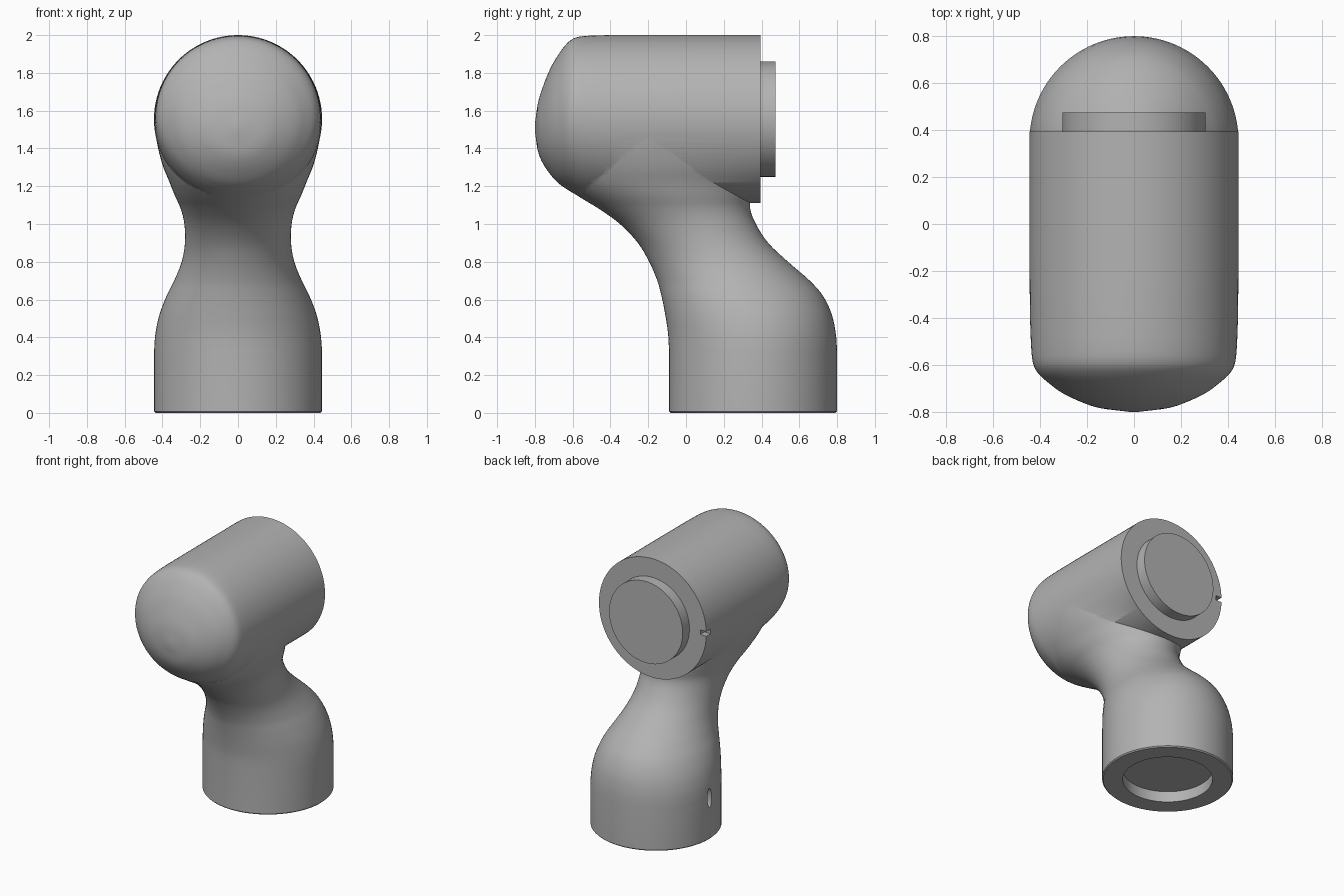
import bpy, bmesh, math
from mathutils import Vector

if "Cube" in bpy.data.objects:
    bpy.data.objects.remove(bpy.data.objects["Cube"], do_unlink=True)

RADIUS, BASE_Y, HEAD_Z, FACE_Y = 0.445, 0.355, 1.555, 0.395

grey = bpy.data.materials.new("satin_grey")
grey.use_nodes = True
colour = (0.45, 0.45, 0.45, 1)
grey.diffuse_color = colour
grey.node_tree.nodes["Principled BSDF"].inputs["Base Color"].default_value = colour


def make_object(name, bm):
    bmesh.ops.recalc_face_normals(bm, faces=bm.faces)
    mesh = bpy.data.meshes.new(name)
    bm.to_mesh(mesh)
    bm.free()
    mesh.materials.append(grey)
    obj = bpy.data.objects.new(name, mesh)
    bpy.context.collection.objects.link(obj)
    return obj


def refine(stations, steps):
    """Smoothly interpolate the rows of a station table."""
    rows = []
    for i in range(len(stations) - 1):
        a, b = Vector(stations[i]), Vector(stations[i + 1])
        before = Vector(stations[max(i - 1, 0)])
        after = Vector(stations[min(i + 2, len(stations) - 1)])
        span = b[0] - a[0]
        ta = (b - before) * (span / (b[0] - before[0]))
        tb = (after - a) * (span / (after[0] - a[0]))
        for k in range(steps):
            t = k / steps
            row = (a * (2*t**3 - 3*t**2 + 1) + ta * (t**3 - 2*t**2 + t)
                   + b * (3*t**2 - 2*t**3) + tb * (t**3 - t**2))
            row[0] = a[0] + span * t
            rows.append(row)
    return rows + [Vector(stations[-1])]


def loft(name, stations, place, sides=96):
    """Skin ellipses; each row is position, low edge, high edge, half width."""
    bm = bmesh.new()
    rings = []
    for pos, low, high, half in stations:
        ring = []
        for s in range(sides):
            a = math.tau * s / sides
            across = (low + high) / 2 + (high - low) / 2 * math.sin(a)
            ring.append(bm.verts.new(place(pos, half * math.cos(a), across)))
        rings.append(ring)
    for r0, r1 in zip(rings, rings[1:]):
        for s in range(sides):
            n = (s + 1) % sides
            bm.faces.new((r0[s], r0[n], r1[n], r1[s]))
    bm.faces.new(rings[0])
    bm.faces.new(rings[-1])
    return make_object(name, bm)


def upright(pos, x, across):
    return (x, across, pos)


def lengthwise(pos, x, across):
    return (x, pos, across)


def box(name, centre, size):
    bm = bmesh.new()
    bmesh.ops.create_cube(bm, size=1)
    bmesh.ops.scale(bm, vec=size, verts=bm.verts)
    bmesh.ops.translate(bm, vec=centre, verts=bm.verts)
    return make_object(name, bm)


def combine(target, other, operation):
    other.hide_render = True
    mod = target.modifiers.new(operation.lower(), "BOOLEAN")
    mod.object, mod.operation, mod.solver = other, operation, "EXACT"
    bpy.context.view_layer.objects.active = target
    bpy.ops.object.modifier_apply(modifier=mod.name)
    bpy.data.objects.remove(other, do_unlink=True)


# Round base flowing up through the waist into the head
front, back = BASE_Y - RADIUS, BASE_Y + RADIUS
neck = [
    (0.33, front, back, RADIUS),
    (0.42, -0.095, 0.793, 0.437),
    (0.52, -0.11, 0.772, 0.416),
    (0.62, -0.13, 0.725, 0.378),
    (0.70, -0.152, 0.655, 0.338),
    (0.80, -0.195, 0.54, 0.298),
    (0.90, -0.255, 0.435, 0.281),
    (1.00, -0.35, 0.37, 0.284),
    (1.08, -0.46, 0.34, 0.303),
    (1.15, -0.575, 0.345, 0.334),
    (1.22, -0.67, 0.355, 0.362),
    (1.30, -0.725, 0.37, 0.395),
    (1.40, -0.765, 0.37, 0.423),
    (1.50, -0.78, 0.37, 0.438),
    (1.58, -0.77, 0.36, 0.435),
]
foot = [(0, front + 0.008, back - 0.008, RADIUS - 0.008),
        (0.008, front, back, RADIUS)]
arm = loft("arm_body", foot + refine(neck, 4), upright)

# Horizontal barrel with a domed front
top, bottom = HEAD_Z + RADIUS, HEAD_Z - RADIUS
dome = [
    (-0.8, 1.49, 1.53, 0.02),
    (-0.785, 1.39, 1.635, 0.14),
    (-0.76, 1.325, 1.72, 0.22),
    (-0.72, 1.265, 1.82, 0.305),
    (-0.68, 1.22, 1.89, 0.36),
    (-0.64, 1.19, 1.945, 0.405),
    (-0.60, 1.165, 1.98, 0.428),
    (-0.54, 1.135, 1.995, 0.437),
    (-0.40, bottom, top, 0.443),
]
barrel = [(-0.2, bottom, top, RADIUS), (FACE_Y, bottom, top, RADIUS)]
head = loft("head_barrel", refine(dome, 4) + barrel, lengthwise)
combine(arm, head, "UNION")

# Round socket under the base
socket = loft("socket_cutter", [(z, BASE_Y - 0.305, BASE_Y + 0.305, 0.305)
                                for z in (-0.1, 0.08)], upright)
combine(arm, socket, "DIFFERENCE")

# Locating notch in the barrel rim and slot in the side of the base
combine(arm, box("notch_cutter", (-RADIUS, FACE_Y, HEAD_Z), (0.1, 0.1, 0.035)),
        "DIFFERENCE")
slot = loft("slot_cutter", [(x, BASE_Y - 0.024, BASE_Y + 0.024, 0.07)
                            for x in (-0.5, -0.4)],
            lambda pos, x, across: (pos, across, 0.31 + x), 32)
combine(arm, slot, "DIFFERENCE")

# Raised mating disc on the rear face
disc = loft("rear_disc", [(y, HEAD_Z - 0.305, HEAD_Z + 0.305, 0.305)
                          for y in (FACE_Y - 0.005, 0.475)], lengthwise)

# Smooth shading with crisp rims
for obj in (arm, disc):
    bpy.ops.object.select_all(action="DESELECT")
    obj.select_set(True)
    bpy.context.view_layer.objects.active = obj
    bpy.ops.object.shade_smooth_by_angle(angle=math.radians(40))
